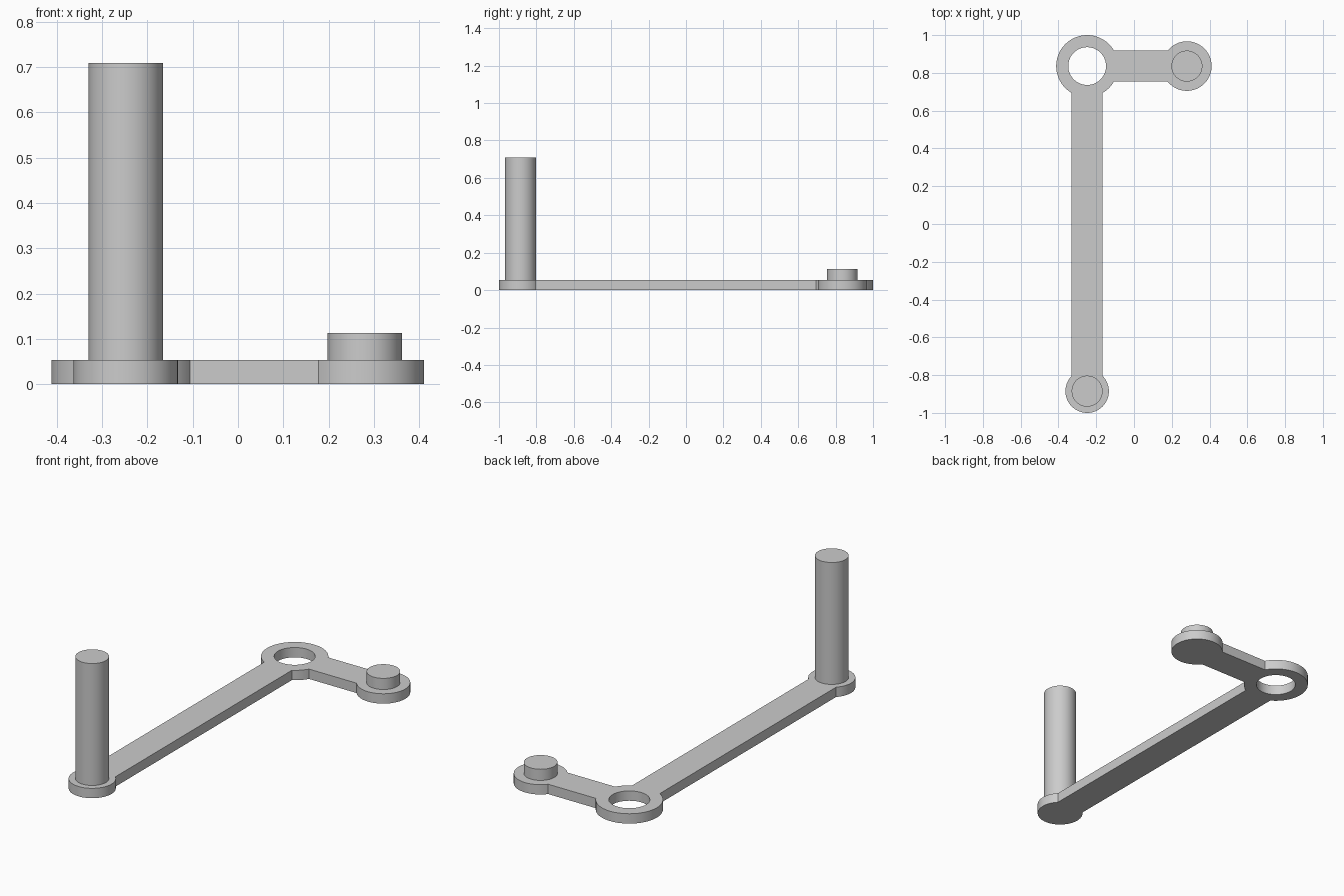
import bpy, bmesh
from math import asin, cos, sin, pi, radians
from mathutils import Vector

cube = bpy.data.objects.get("Cube")
if cube:
    bpy.data.objects.remove(cube, do_unlink=True)

THICK = 0.053          # plate thickness
HALF = 0.082           # half the arm width, also the pin radius
HANDLE, HANDLE_R = Vector((-0.248, -0.885)), 0.115
PIVOT, PIVOT_R, HOLE_R = Vector((-0.248, 0.836)), 0.164, 0.1
ELBOW, ELBOW_R = Vector((0.28, 0.836)), 0.131

grey = bpy.data.materials.new("plain grey")
grey.use_nodes = True
COLOUR = (0.6, 0.6, 0.6, 1)
grey.diffuse_color = COLOUR
grey.node_tree.nodes["Principled BSDF"].inputs["Base Color"].default_value = COLOUR


def finish(name, bm):
    bmesh.ops.recalc_face_normals(bm, faces=bm.faces)
    mesh = bpy.data.meshes.new(name)
    bm.to_mesh(mesh)
    bm.free()
    mesh.materials.append(grey)
    obj = bpy.data.objects.new(name, mesh)
    bpy.context.collection.objects.link(obj)
    bpy.ops.object.select_all(action="DESELECT")
    obj.select_set(True)
    bpy.context.view_layer.objects.active = obj
    bpy.ops.object.shade_smooth_by_angle(angle=radians(30))


def arc(centre, radius, start, end):
    steps = max(4, round((end - start) / radians(5)))
    angles = [start + (end - start) * i / steps for i in range(steps + 1)]
    return [centre + radius * Vector((cos(a), sin(a))) for a in angles]


def loop(bm, points):
    verts = [bm.verts.new((p.x, p.y, 0)) for p in points]
    return [bm.edges.new((a, b)) for a, b in zip(verts, verts[1:] + verts[:1])]


def pin(name, centre, top):
    bm = bmesh.new()
    bottom = THICK - 0.01
    bmesh.ops.create_cone(bm, cap_ends=True, segments=64, radius1=HALF,
                          radius2=HALF, depth=top - bottom)
    bmesh.ops.translate(bm, verts=bm.verts, vec=(*centre, (top + bottom) / 2))
    finish(name, bm)


# Angled lever plate: rounded ends, pivot ring and two straight arms in one outline
h, p, e = (asin(HALF / r) for r in (HANDLE_R, PIVOT_R, ELBOW_R))
outline = (arc(HANDLE, HANDLE_R, pi / 2 + h, 2.5 * pi - h)
           + arc(PIVOT, PIVOT_R, -pi / 2 + p, -p)
           + arc(ELBOW, ELBOW_R, -pi + e, pi - e)
           + arc(PIVOT, PIVOT_R, p, 1.5 * pi - p))
bm = bmesh.new()
edges = loop(bm, outline) + loop(bm, arc(PIVOT, HOLE_R, 0, 2 * pi)[:-1])
bmesh.ops.triangle_fill(bm, edges=edges, use_beauty=True, normal=(0, 0, 1))
raised = bmesh.ops.extrude_face_region(bm, geom=bm.faces[:], use_keep_orig=True)
bmesh.ops.translate(bm, vec=(0, 0, THICK),
                    verts=[g for g in raised["geom"] if isinstance(g, bmesh.types.BMVert)])
finish("lever_plate", bm)

# Upright pins
pin("handle_pin", HANDLE, 0.709)
pin("short_pin", ELBOW, 0.113)
